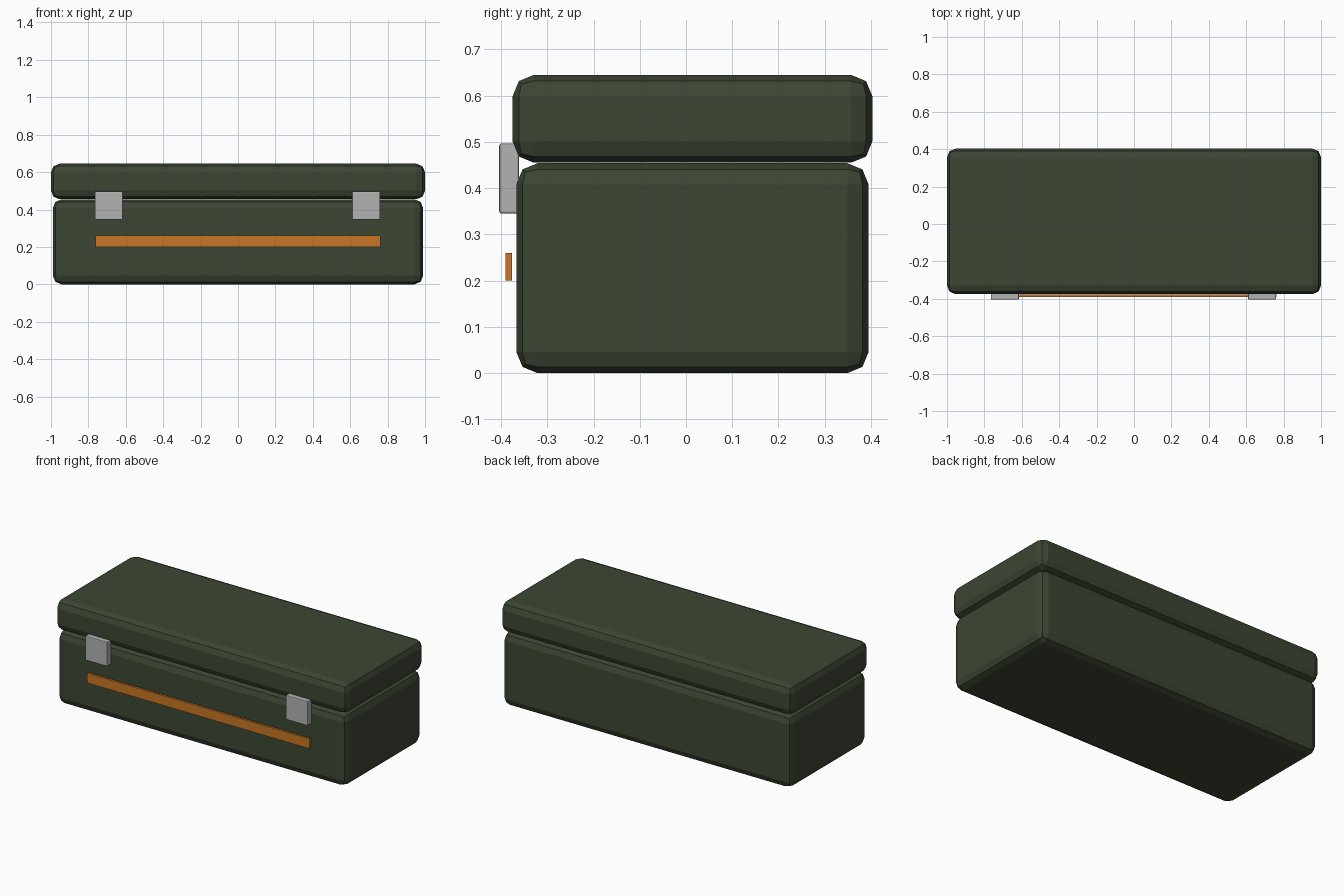
import bpy
from mathutils import Vector

cube = bpy.data.objects.get("Cube")
if cube:
    bpy.data.objects.remove(cube, do_unlink=True)


def material(name, rgb, roughness=0.6):
    mat = bpy.data.materials.new(name)
    mat.use_nodes = True
    mat.diffuse_color = (*rgb, 1)
    shader = mat.node_tree.nodes["Principled BSDF"]
    shader.inputs["Base Color"].default_value = (*rgb, 1)
    shader.inputs["Roughness"].default_value = roughness
    return mat


def box(name, low, high, mat, bevel=0.0, segments=2):
    """Box between two corners, with optionally rounded edges."""
    low, high = Vector(low), Vector(high)
    bpy.ops.mesh.primitive_cube_add(size=1, location=(low + high) / 2)
    obj = bpy.context.object
    obj.name = name
    for vert in obj.data.vertices:
        vert.co *= high - low
    obj.data.materials.append(mat)
    if bevel:
        mod = obj.modifiers.new("Rounded edges", "BEVEL")
        mod.width = bevel
        mod.segments = segments
    return obj


green = material("dark olive green", (0.045, 0.061, 0.034))
grey = material("light metal grey", (0.45, 0.45, 0.45), 0.4)
orange = material("orange", (0.58, 0.18, 0.018))

# Case body and overhanging lid
box("case_body", (-0.99, -0.367, 0), (0.99, 0.395, 0.454), green, 0.046)
box("case_lid", (-1, -0.375, 0.455), (1, 0.403, 0.645), green, 0.046)

# Pair of latches across the seam
for side, x in (("right", -0.69), ("left", 0.685)):
    box(side + "_latch", (x - 0.075, -0.404, 0.345),
        (x + 0.075, -0.361, 0.497), grey, 0.005)

# Raised trim strip on the front
box("front_strip", (-0.763, -0.39, 0.2), (0.763, -0.376, 0.26), orange)
